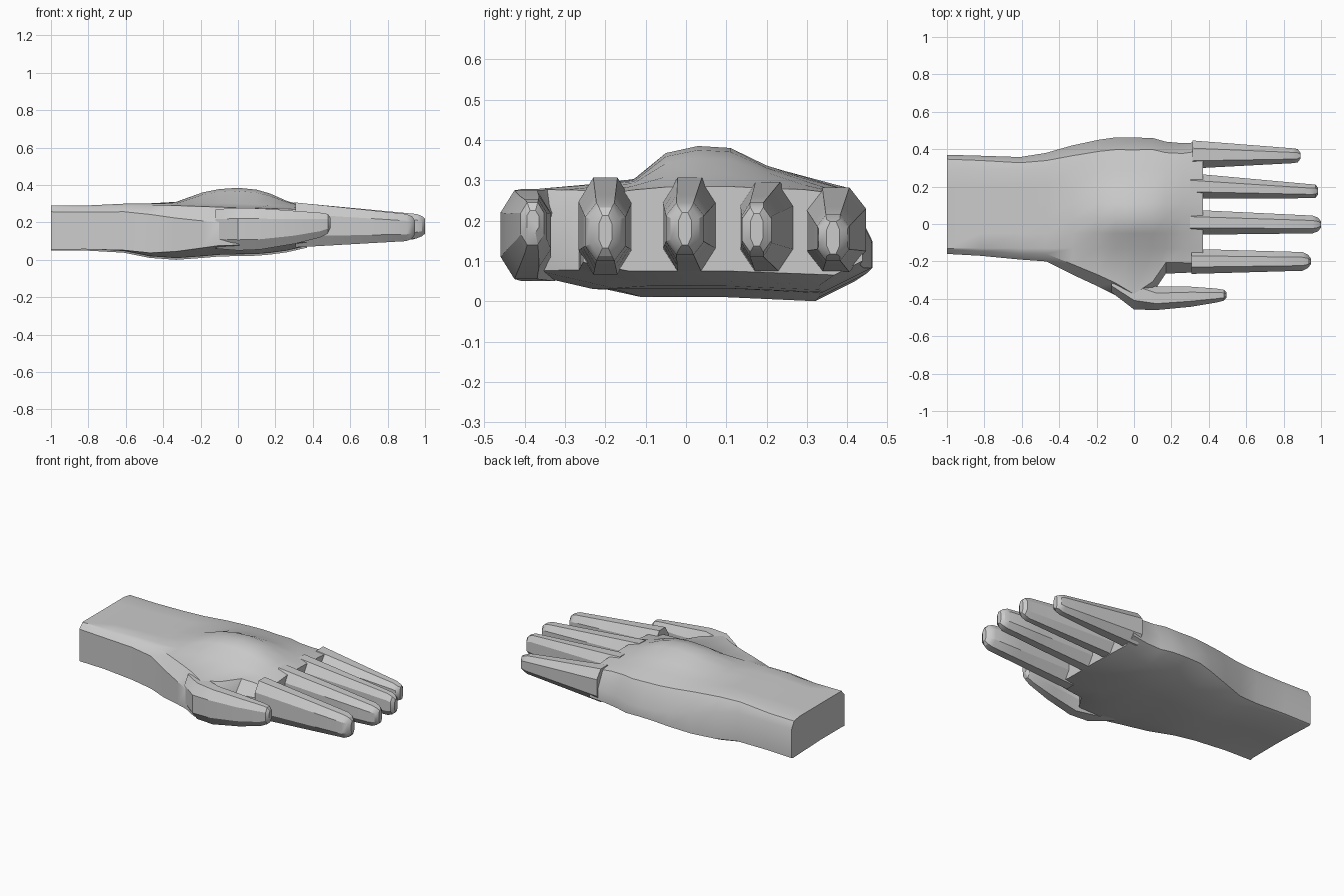
import bpy, bmesh, math

if "Cube" in bpy.data.objects:
    bpy.data.objects.remove(bpy.data.objects["Cube"])


def loft(name, rings, angle=30):
    """Skin a list of equal-length point rings and cap both ends."""
    bm = bmesh.new()
    rows = [[bm.verts.new(p) for p in ring] for ring in rings]
    n = len(rows[0])
    for a, b in zip(rows, rows[1:]):
        for i in range(n):
            j = (i + 1) % n
            bm.faces.new((a[i], a[j], b[j], b[i]))
    bm.faces.new(rows[0])
    bm.faces.new(rows[-1])
    bmesh.ops.recalc_face_normals(bm, faces=bm.faces[:])
    me = bpy.data.meshes.new(name)
    bm.to_mesh(me)
    bm.free()
    ob = bpy.data.objects.new(name, me)
    bpy.context.collection.objects.link(ob)
    bpy.ops.object.select_all(action='DESELECT')
    ob.select_set(True)
    bpy.context.view_layer.objects.active = ob
    bpy.ops.object.shade_smooth_by_angle(angle=math.radians(angle))
    return ob


def body_ring(x, y0, y1, zb, zs, crest, e):
    """Wrist / palm section: chamfered box with a raised back of the hand."""
    h = crest - zs
    c = 0.02 + e * 0.35
    ring = [(y0, zb + e * 0.45), (y0, zs - c * 1.4), (y0 + c, zs - 0.01)]
    for y, w in ((-.13, .12), (-.05, .82), (.03, 1), (.11, .95), (.2, .5), (.29, .22)):
        ring.append((y, zs + h * w))
    ring += [(y1 - c, zs - 0.01), (y1, zs - c * 2.2), (y1, zb + e * 0.5),
             (y1 - e, zb), (0.1, zb + 0.01), (max(y0 + e * 1.6, -.23), zb + 0.01)]
    return [(x, y, z) for y, z in ring]


def oct_ring(x, y0, y1, z0, z1):
    """Tall eight-sided finger section."""
    cy, hy = (y0 + y1) / 2, (y1 - y0) / 2
    cz, hz = (z0 + z1) / 2, (z1 - z0) / 2
    pts = ((-1, -.5), (-1, .5), (-.45, 1), (.45, 1), (1, .5), (1, -.5), (.45, -1), (-.45, -1))
    return [(x, cy + a * hy, cz + b * hz) for a, b in pts]


# forearm, wrist and palm: x, y min, y max, bottom, shoulder, crest, edge inset
stations = [
    (-1.00, -.16, .37, .05, .29, .29, .01),
    (-.82, -.17, .365, .05, .29, .29, .015),
    (-.61, -.19, .358, .038, .30, .30, .03),
    (-.47, -.20, .38, .01, .30, .302, .06),
    (-.33, -.27, .42, .0, .30, .31, .10),
    (-.19, -.335, .45, .01, .295, .36, .12),
    (-.10, -.38, .463, .018, .292, .378, .13),
    (.00, -.44, .462, .02, .288, .385, .13),
    (.10, -.37, .46, .022, .286, .375, .12),
    (.17, -.265, .44, .028, .284, .355, .11),
    (.26, -.262, .432, .04, .282, .315, .10),
    (.37, -.255, .438, .065, .275, .285, .07),
]
loft("palm_and_wrist", [body_ring(*s) for s in stations], 35)

# fingers: base y range, tip y range, tip x, base z range, tip z range
fingers = {
    "index_finger": (-.265, -.135, -.25, -.15, .945, .07, .30, .10, .245),
    "middle_finger": (-.057, .073, -.05, .045, 1.0, .075, .30, .115, .245),
    "ring_finger": (.135, .265, .138, .213, .985, .075, .29, .11, .245),
    "little_finger": (.30, .442, .325, .405, .89, .075, .275, .10, .215),
}
for name, (a0, a1, b0, b1, xt, z0, z1, t0, t1) in fingers.items():
    rings = []
    xe = xt - .045
    for f in (-.12, 0, .33, .66, 1):
        def mix(p, q):
            return p + (q - p) * f
        rings.append(oct_ring(mix(.37, xe), mix(a0, b0), mix(a1, b1), mix(z0, t0), mix(z1, t1)))
    # blunt rounded tip
    cy, cz = (b0 + b1) / 2, (t0 + t1) / 2
    rings.append(oct_ring(xt - .015, cy - .036, cy + .036, t0 + .012, t1 - .012))
    rings.append(oct_ring(xt, cy - .016, cy + .016, cz - .04, cz + .04))
    loft(name, rings)

# thumb, growing out of the palm edge
thumb = [
    (-.12, -.365, -.24, .06, .27),
    (.00, -.457, -.28, .05, .278),
    (.12, -.46, -.335, .055, .275),
    (.30, -.443, -.335, .085, .262),
    (.44, -.42, -.345, .12, .252),
    (.48, -.41, -.352, .14, .245),
    (.495, -.395, -.365, .17, .225),
]
loft("thumb", [oct_ring(*t) for t in thumb])
